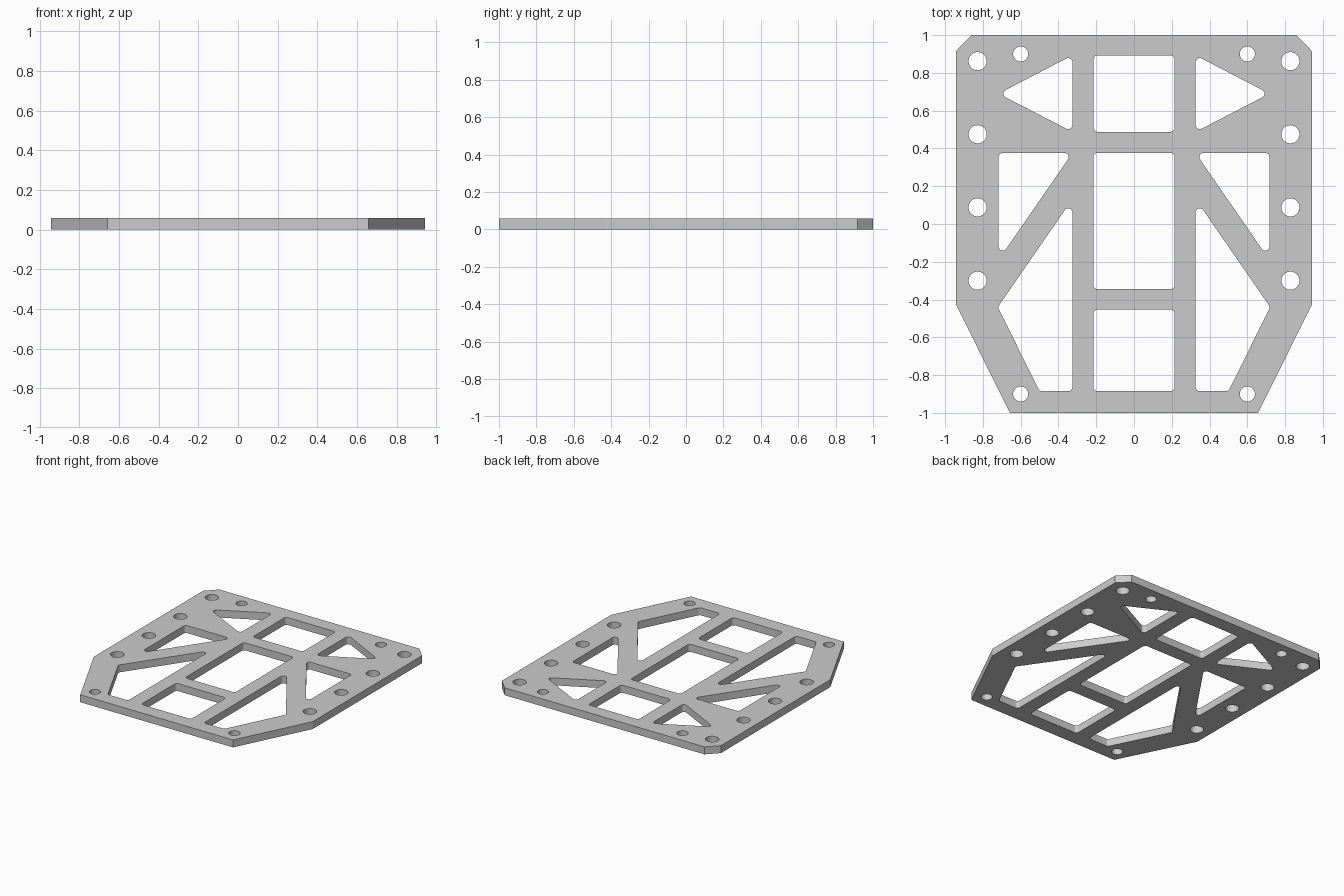
import bpy, bmesh
from math import cos, sin, pi, radians
from mathutils import Vector

if "Cube" in bpy.data.objects:
    bpy.data.objects.remove(bpy.data.objects["Cube"])

THICK = 0.058
FILLET = 0.022


def rounded(points, r=FILLET, steps=6):
    """Polygon with every corner replaced by a tangent arc."""
    pts = [Vector(p) for p in points]
    out = []
    for i, p in enumerate(pts):
        a = (pts[i - 1] - p).normalized()
        b = (pts[(i + 1) % len(pts)] - p).normalized()
        half = a.angle(b) / 2
        centre = p + (a + b).normalized() * (r / sin(half))
        start = p + a * (a.dot(centre - p)) - centre
        end = p + b * (b.dot(centre - p)) - centre
        sweep = start.angle(end)
        for k in range(steps + 1):
            t = k / steps
            v = (start * sin((1 - t) * sweep) + end * sin(t * sweep)) / sin(sweep)
            out.append(centre + v)
    return out


def circle(x, y, r, n=40):
    return [(x + r * cos(2 * pi * k / n), y + r * sin(2 * pi * k / n)) for k in range(n)]


def mirrored(points):
    return [(-p[0], p[1]) for p in reversed(points)]


# Outer outline
right_edge = [(0.657, -1), (0.942, -0.427), (0.942, 0.916), (0.86, 1)]
loops = [right_edge + mirrored(right_edge)]

# Central rectangular windows
for y0, y1 in [(0.488, 0.893), (-0.345, 0.376), (-0.885, -0.453)]:
    loops.append(rounded([(-0.215, y0), (0.215, y0), (0.215, y1), (-0.215, y1)]))

# Side openings and bolt holes, on both sides
side = [
    rounded([(0.326, 0.488), (0.717, 0.69), (0.326, 0.893)]),
    rounded([(0.326, 0.376), (0.717, -0.19), (0.717, 0.376)]),
    rounded([(0.326, -0.885), (0.5, -0.885), (0.721, -0.44), (0.326, 0.132)]),
]
side += [circle(0.828, y, 0.048) for y in (0.862, 0.475, 0.088, -0.3)]
side += [circle(0.6, y, 0.04) for y in (0.9, -0.9)]
for loop in side:
    loops += [loop, mirrored(loop)]

# Filled and extruded profile
curve = bpy.data.curves.new("plate_profile", 'CURVE')
curve.dimensions = '2D'
curve.fill_mode = 'BOTH'
curve.extrude = THICK / 2
for loop in loops:
    spline = curve.splines.new('POLY')
    spline.points.add(len(loop) - 1)
    for sp, p in zip(spline.points, loop):
        sp.co = (p[0], p[1], 0, 1)
    spline.use_cyclic_u = True
profile = bpy.data.objects.new("plate_profile", curve)
bpy.context.collection.objects.link(profile)

# Solid mesh plate resting on z = 0
bpy.context.view_layer.update()
deps = bpy.context.evaluated_depsgraph_get()
mesh = bpy.data.meshes.new_from_object(profile.evaluated_get(deps))
bpy.data.objects.remove(profile)
bm = bmesh.new()
bm.from_mesh(mesh)
bmesh.ops.remove_doubles(bm, verts=bm.verts, dist=1e-5)
bmesh.ops.translate(bm, verts=bm.verts, vec=(0, 0, THICK / 2))
bmesh.ops.recalc_face_normals(bm, faces=bm.faces)
bm.to_mesh(mesh)
bm.free()
plate = bpy.data.objects.new("mounting_plate", mesh)
bpy.context.collection.objects.link(plate)
bpy.context.view_layer.objects.active = plate
plate.select_set(True)
bpy.ops.object.shade_smooth_by_angle(angle=radians(25))
